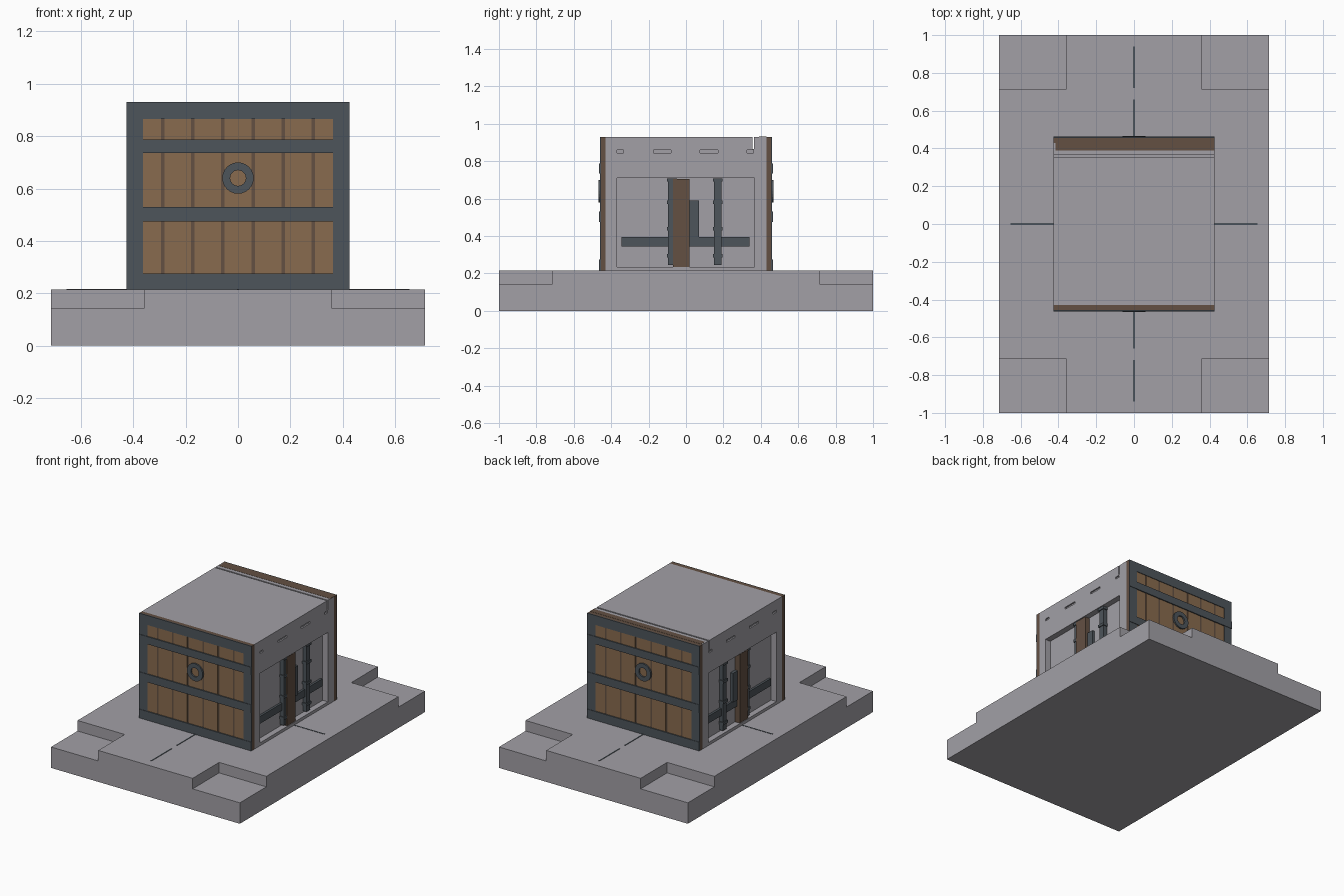
import bpy, bmesh, math

if "Cube" in bpy.data.objects:
    bpy.data.objects.remove(bpy.data.objects["Cube"])


def material(name, rgb):
    m = bpy.data.materials.new(name)
    m.diffuse_color = (*rgb, 1)
    m.use_nodes = True
    m.node_tree.nodes["Principled BSDF"].inputs["Base Color"].default_value = m.diffuse_color
    return m


STONE = material("grey stone", (0.36, 0.35, 0.38))
PLANK = material("light wood", (0.25, 0.148, 0.077))
WOOD = material("dark wood", (0.125, 0.08, 0.055))
IRON = material("dark iron", (0.075, 0.09, 0.104))


def finish(name, bm, mat):
    bmesh.ops.recalc_face_normals(bm, faces=bm.faces)
    me = bpy.data.meshes.new(name)
    bm.to_mesh(me)
    bm.free()
    ob = bpy.data.objects.new(name, me)
    me.materials.append(mat)
    bpy.context.collection.objects.link(ob)
    return ob


def add_box(bm, x, y, z):
    g = bmesh.ops.create_cube(bm, size=1)
    for v in g["verts"]:
        for i, (a, b) in enumerate((x, y, z)):
            v.co[i] = (a + b) / 2 + v.co[i] * (b - a)


def boxes(name, mat, items):
    bm = bmesh.new()
    for x, y, z in items:
        add_box(bm, x, y, z)
    return finish(name, bm, mat)


def cut(target, name, items):
    c = boxes(name, STONE, items)
    c.hide_render = True
    c.hide_viewport = True
    c.display_type = 'WIRE'
    m = target.modifiers.new(name, 'BOOLEAN')
    m.operation = 'DIFFERENCE'
    m.solver = 'EXACT'
    m.object = c


def both_x(items):
    return items + [((-x[1], -x[0]), y, z) for x, y, z in items]


def both_y(items):
    return items + [(x, (-y[1], -y[0]), z) for x, y, z in items]


TOP = 0.215   # base surface
ROOF = 0.93   # block top

# Plinth with four lowered corners
base = boxes("stone_base", STONE, [((-0.714, 0.714), (-1, 1), (0, TOP))])
cut(base, "corner_cutter", both_y(both_x([((0.357, 0.8), (-1.1, -0.714), (0.143, 0.3))])))

# Thin dark lines across the plinth
boxes("base_line", IRON,
      both_x([((0.42, 0.655), (-0.004, 0.004), (TOP - 0.003, TOP + 0.002))]) +
      both_y([((-0.004, 0.004), (0.455, 0.66), (TOP - 0.003, TOP + 0.002)),
              ((-0.004, 0.004), (0.72, 0.94), (TOP - 0.003, TOP + 0.002))]))

# Stone block with side recesses, small slots and a roof groove
block = boxes("stone_block", STONE, [((-0.425, 0.425), (-0.43, 0.43), (TOP, ROOF))])
cut(block, "recess_cutter", both_x([((0.385, 0.5), (-0.37, 0.365), (0.235, 0.71))]))
slots = [(-0.37, -0.335), (-0.175, -0.08), (0.075, 0.17), (0.325, 0.36)]
cut(block, "slot_cutter", both_x([((0.415, 0.5), s, (0.845, 0.86)) for s in slots]))
cut(block, "groove_cutter", [((-0.5, 0.5), (0.355, 0.364), (0.865, 1.0))])

# Wooden strip along the back of the roof
boxes("roof_strip", WOOD, [((-0.415, 0.425), (0.39, 0.43), (ROOF - 0.003, ROOF + 0.001))])

# Side mechanism: posts, crossbar and counterweight in each recess
boxes("side_crossbar", IRON, both_x([((0.38, 0.40), (-0.345, 0.34), (0.345, 0.395))]))
boxes("side_weight", IRON, both_x([((0.38, 0.405), (0.0, 0.07), (0.39, 0.59))]))
boxes("wooden_post", WOOD, both_x([((0.38, 0.421), (-0.07, 0.02), (0.235, 0.705))]))
posts = []
for y0, y1 in ((-0.095, -0.055), (0.15, 0.19)):
    posts.append(((0.38, 0.413), (y0, y1), (0.245, 0.709)))
    posts += [((0.38, 0.419), (y0 - 0.006, y1 + 0.006), (z - 0.009, z + 0.009))
              for z in (0.295, 0.44, 0.58, 0.7)]
boxes("iron_post", IRON, both_x(posts))

# Doors on front and back
W = 0.425
boxes("door_backing", WOOD, both_y([((-W, W), (-0.455, -0.43), (TOP, ROOF))]))
planks = []
for i in range(-3, 4):
    a, b = i * 0.115 - 0.051, i * 0.115 + 0.051
    planks.append(((max(a, -0.37), min(b, 0.37)), (-0.457, -0.45), (0.25, 0.88)))
boxes("door_planks", PLANK, both_y(planks))
boxes("door_frame", IRON, both_y(
    both_x([((0.363, W), (-0.461, -0.454), (TOP, ROOF))]) +
    [((-0.363, 0.363), (-0.461, -0.454), (0.865, ROOF))]))
boxes("door_bands", IRON, both_y(
    [((-W, W), (-0.464, -0.454), z) for z in ((TOP, 0.275), (0.475, 0.53), (0.735, 0.787))]))


# Round door ring and its wooden centre
def ring(name, y0, y1, r0, r1, mat, n=24):
    bm = bmesh.new()
    loops = []
    for r, y in ((r0, y0), (r1, y0), (r1, y1), (r0, y1)):
        loops.append([bm.verts.new((r * math.cos(2 * math.pi * k / n), y,
                                    0.64 + r * math.sin(2 * math.pi * k / n)))
                      for k in range(n)])
    for j in range(4):
        a, b = loops[j], loops[(j + 1) % 4]
        for k in range(n):
            bm.faces.new((a[k], a[(k + 1) % n], b[(k + 1) % n], b[k]))
    return finish(name, bm, mat)


for side, label in ((-1, "front"), (1, "back")):
    ring(label + "_door_ring", side * 0.455, side * 0.467, 0.03, 0.06, IRON)
